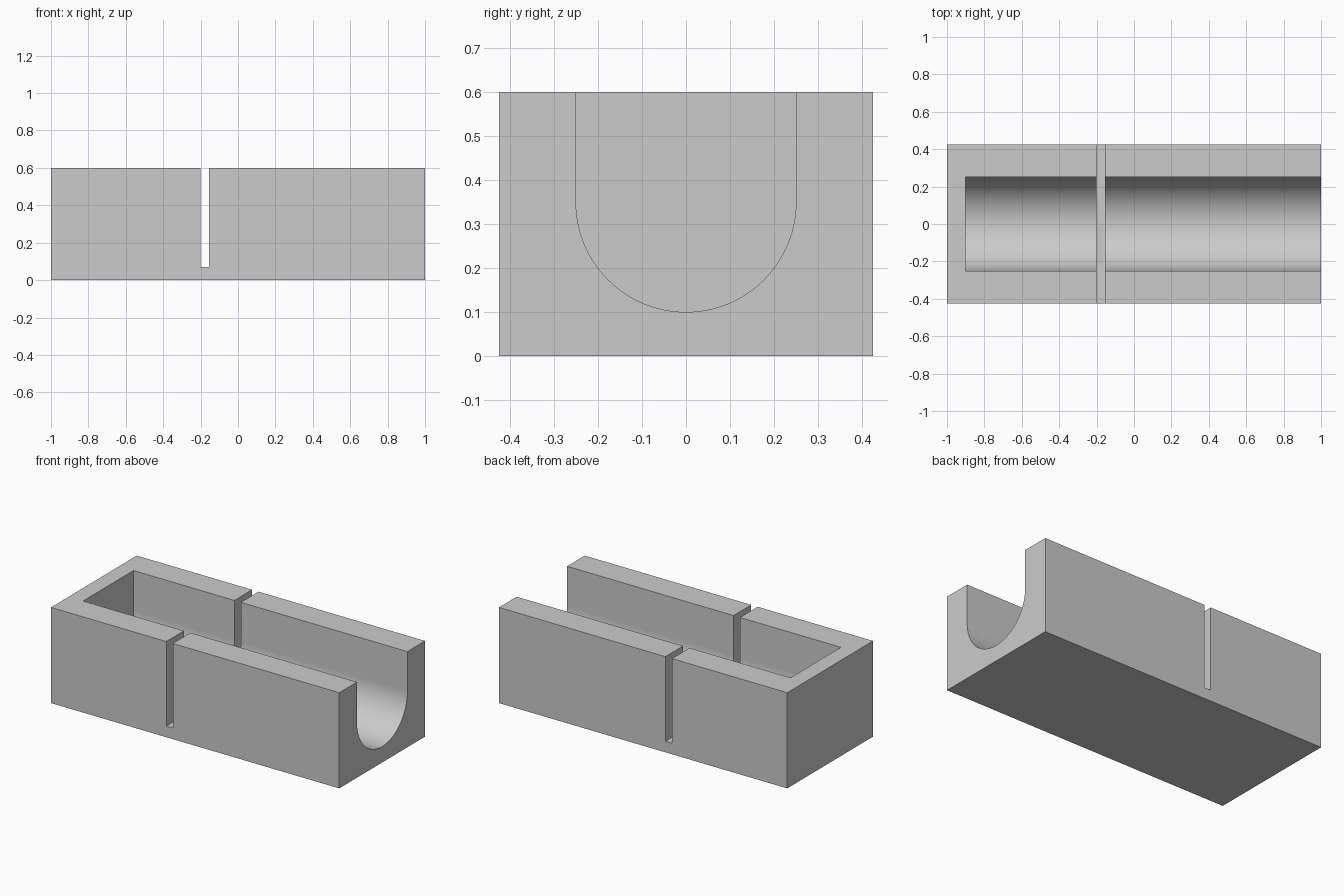
import bpy, bmesh, math

if "Cube" in bpy.data.objects:
    bpy.data.objects.remove(bpy.data.objects["Cube"])


def prism(name, profile, x0, x1):
    """Extrude a closed (y, z) profile along x."""
    bm = bmesh.new()
    face = bm.faces.new([bm.verts.new((x0, y, z)) for y, z in profile])
    ext = bmesh.ops.extrude_face_region(bm, geom=[face])
    verts = [g for g in ext["geom"] if isinstance(g, bmesh.types.BMVert)]
    bmesh.ops.translate(bm, verts=verts, vec=(x1 - x0, 0, 0))
    bmesh.ops.recalc_face_normals(bm, faces=bm.faces)
    mesh = bpy.data.meshes.new(name)
    bm.to_mesh(mesh)
    bm.free()
    obj = bpy.data.objects.new(name, mesh)
    bpy.context.collection.objects.link(obj)
    return obj


def rect(w, z0, z1):
    return [(-w, z0), (w, z0), (w, z1), (-w, z1)]


grey = bpy.data.materials.new("grey")
grey.diffuse_color = (0.6, 0.6, 0.6, 1)
grey.use_nodes = True
grey.node_tree.nodes["Principled BSDF"].inputs["Base Color"].default_value = grey.diffuse_color

# Solid block
block = prism("trough_block", rect(0.425, 0, 0.6), -1, 1)

# Round-bottomed channel, open at the right end
R, N = 0.25, 64
arc = [(-R * math.cos(math.pi * i / N), 0.35 - R * math.sin(math.pi * i / N))
       for i in range(N + 1)]
channel = prism("channel_cutter", arc + [(R, 0.8), (-R, 0.8)], -0.9, 1.2)

# Narrow slot across the block
slot = prism("slot_cutter", rect(0.6, 0.07, 0.8), -0.2, -0.155)

bpy.context.view_layer.objects.active = block
block.select_set(True)
for cutter in (channel, slot):
    mod = block.modifiers.new("cut", 'BOOLEAN')
    mod.operation, mod.solver, mod.object = 'DIFFERENCE', 'EXACT', cutter
    bpy.ops.object.modifier_apply(modifier=mod.name)
    bpy.data.objects.remove(cutter)

block.data.materials.clear()
block.data.materials.append(grey)
for p in block.data.polygons:
    p.material_index = 0
bpy.ops.object.shade_smooth_by_angle(angle=math.radians(30))
